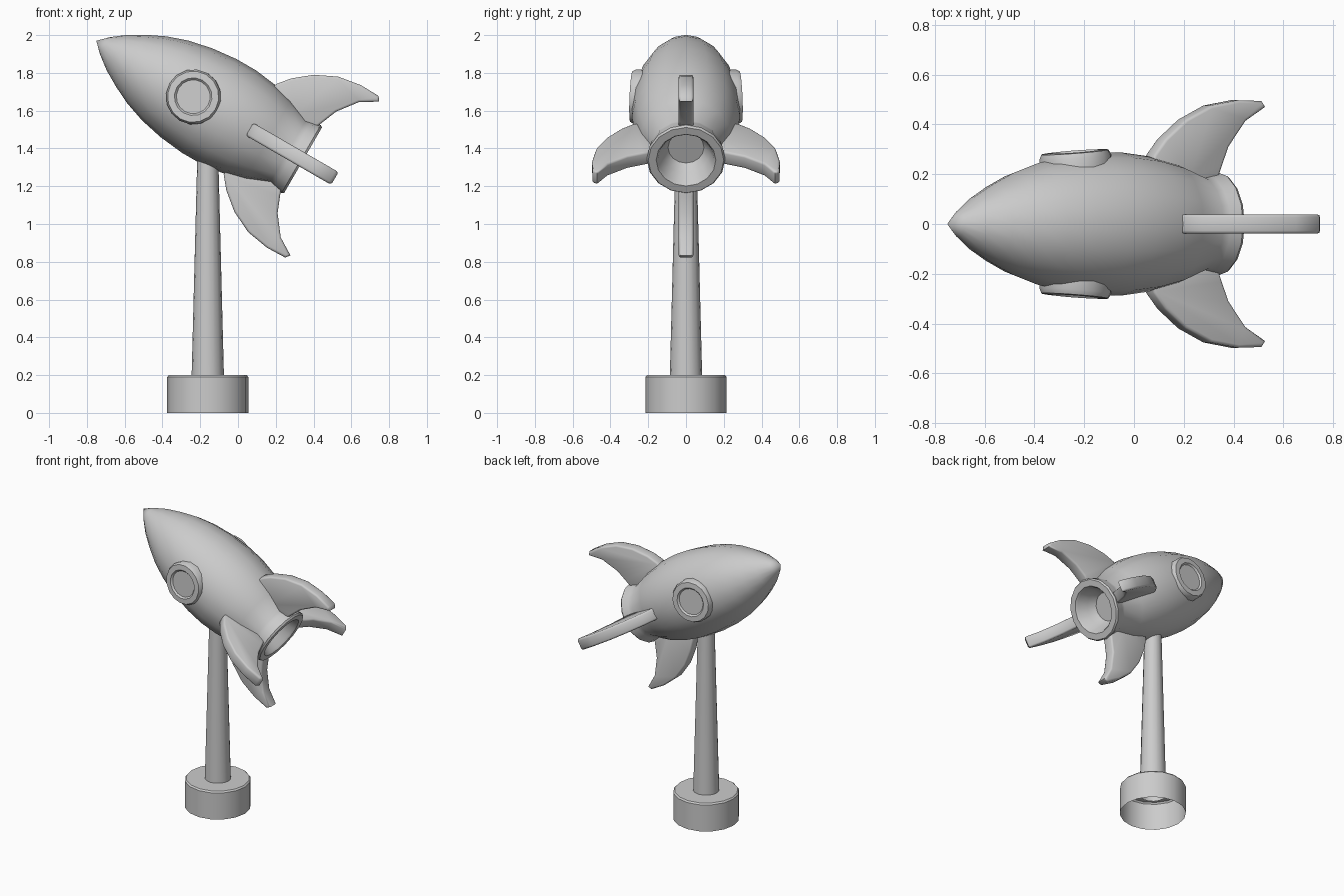
import bpy, bmesh, math
from mathutils import Matrix, Vector

if "Cube" in bpy.data.objects:
    bpy.data.objects.remove(bpy.data.objects["Cube"])

SIDES = 16

# Rocket frame: origin at the nose tip, local z runs to the tail, local x is "up"
A = math.radians(30)
tail, up = Vector((math.cos(A), 0, -math.sin(A))), Vector((math.sin(A), 0, math.cos(A)))
side = tail.cross(up)
ROCKET = Matrix.Translation((-0.75, 0, 1.97)) @ Matrix((up, side, tail)).transposed().to_4x4()


def finish(name, bm, matrix, angle=35, recalc=True):
    if recalc:
        bmesh.ops.recalc_face_normals(bm, faces=bm.faces)
    mesh = bpy.data.meshes.new(name)
    bm.to_mesh(mesh)
    bm.free()
    mesh.shade_smooth()
    mesh.set_sharp_from_angle(angle=math.radians(angle))
    obj = bpy.data.objects.new(name, mesh)
    bpy.context.collection.objects.link(obj)
    obj.matrix_world = matrix
    return obj


def lathe(name, profile, matrix, sides=SIDES, angle=35):
    """Spin (radius, height) points around local z."""
    bm = bmesh.new()
    rings = []
    for r, z in profile:
        n = 1 if r == 0 else sides
        rings.append([bm.verts.new((r * math.cos(math.tau * i / sides),
                                    r * math.sin(math.tau * i / sides), z)) for i in range(n)])
    for a, b in zip(rings, rings[1:]):
        for i in range(sides):
            j = (i + 1) % sides
            quad = [a[i % len(a)], a[j % len(a)], b[j % len(b)], b[i % len(b)]]
            bm.faces.new(list(dict.fromkeys(quad)))
    return finish(name, bm, matrix, angle)


# Hull with tail collar and hollow nozzle
lathe("rocket_body", [
    (0, 0), (0.052, 0.052), (0.108, 0.125), (0.160, 0.215), (0.206, 0.31),
    (0.244, 0.42), (0.272, 0.55), (0.287, 0.69), (0.287, 0.81), (0.272, 0.93),
    (0.242, 1.05), (0.192, 1.172), (0.198, 1.20), (0.208, 1.252), (0.200, 1.264),
    (0.158, 1.264), (0.148, 1.25), (0.125, 1.18), (0.095, 1.13), (0, 1.13)], ROCKET)

# Four swept fins
FIN = [(0.20, 0.93), (0.276, 0.938), (0.342, 0.992), (0.419, 1.086), (0.4755, 1.203),
       (0.497, 1.33), (0.494, 1.44), (0.470, 1.458), (0.4135, 1.366), (0.310, 1.287),
       (0.228, 1.254), (0.178, 1.235), (0.17, 1.10)]
for k, place in enumerate(("top", "side_a", "bottom", "side_b")):
    bm = bmesh.new()
    face = bm.faces.new([bm.verts.new((x, -0.039, z)) for x, z in FIN])
    out = bmesh.ops.extrude_face_region(bm, geom=[face])
    moved = [v for v in out["geom"] if isinstance(v, bmesh.types.BMVert)]
    bmesh.ops.translate(bm, verts=moved, vec=(0, 0.078, 0))
    rims = [e for e in bm.edges if abs(e.verts[0].co.y - e.verts[1].co.y) < 1e-5]
    bmesh.ops.bevel(bm, geom=rims, offset=0.012, segments=2, profile=0.5, affect='EDGES')
    finish("fin_" + place, bm, ROCKET @ Matrix.Rotation(k * math.pi / 2, 4, 'Z'), 50)

# Round porthole on each side, tilted to follow the hull
for k, place in enumerate(("front", "back")):
    m = (ROCKET @ Matrix.Rotation(k * math.pi, 4, 'Z') @ Matrix.Translation((0, 0.277, 0.593))
         @ Matrix.Rotation(math.radians(-95), 4, 'X'))
    lathe("porthole_" + place, [(0.146, -0.07), (0.146, -0.008), (0.136, 0.012), (0.100, 0.014),
                                (0.090, 0.003), (0, 0.003)], m, angle=40)

# Tapered pole and open-bottomed base
STAND = Matrix.Translation((-0.16, 0, 0))
lathe("pole", [(0.087, 0.14), (0.054, 1.42)], STAND)
lathe("base", [(0.215, 0), (0.215, 0.19), (0.206, 0.20), (0, 0.20)], STAND)
